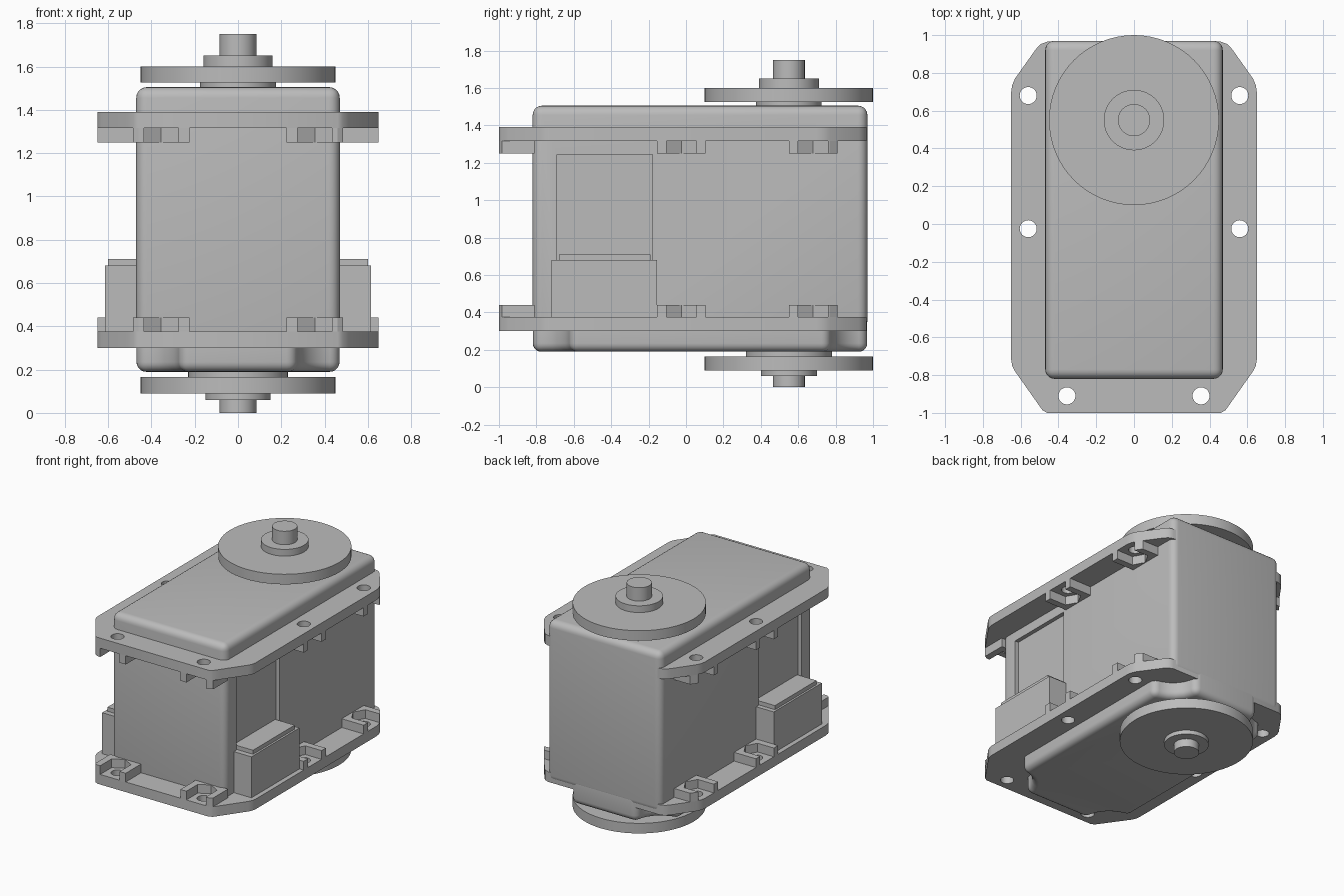
import bpy, bmesh, math
from mathutils import Matrix, Vector

if "Cube" in bpy.data.objects:
    bpy.data.objects.remove(bpy.data.objects["Cube"], do_unlink=True)

grey = bpy.data.materials.new("plain grey")
grey.use_nodes = True
grey.diffuse_color = (0.5, 0.5, 0.5, 1)
grey.node_tree.nodes["Principled BSDF"].inputs["Base Color"].default_value = (0.5, 0.5, 0.5, 1)


def finish(name, bm):
    """Turn a bmesh into a linked object."""
    bmesh.ops.recalc_face_normals(bm, faces=bm.faces)
    mesh = bpy.data.meshes.new(name)
    bm.to_mesh(mesh)
    bm.free()
    mesh.materials.append(grey)
    ob = bpy.data.objects.new(name, mesh)
    bpy.context.collection.objects.link(ob)
    return ob


def add_prism(bm, outline, z0, z1):
    face = bm.faces.new([bm.verts.new((p[0], p[1], z0)) for p in outline])
    top = bmesh.ops.extrude_face_region(bm, geom=[face])["geom"]
    verts = [v for v in top if isinstance(v, bmesh.types.BMVert)]
    bmesh.ops.translate(bm, vec=(0, 0, z1 - z0), verts=verts)


def prism(name, outlines, z0, z1):
    bm = bmesh.new()
    for outline in outlines:
        add_prism(bm, outline, z0, z1)
    return finish(name, bm)


def rect(x0, x1, y0, y1):
    return [(x0, y0), (x1, y0), (x1, y1), (x0, y1)]


def circle(x, y, r, n):
    return [(x + r * math.cos(2 * math.pi * i / n),
             y + r * math.sin(2 * math.pi * i / n)) for i in range(n)]


def activate(ob):
    bpy.ops.object.select_all(action='DESELECT')
    ob.select_set(True)
    bpy.context.view_layer.objects.active = ob


def smooth(ob):
    activate(ob)
    bpy.ops.object.shade_smooth_by_angle(angle=math.radians(35))


def bevel(ob, width):
    activate(ob)
    mod = ob.modifiers.new("round", 'BEVEL')
    mod.width, mod.segments = width, 5
    mod.limit_method, mod.angle_limit = 'ANGLE', math.radians(40)
    bpy.ops.object.modifier_apply(modifier=mod.name)


def boolean(ob, cutter, operation):
    activate(ob)
    mod = ob.modifiers.new("cut", 'BOOLEAN')
    mod.object, mod.operation, mod.solver = cutter, operation, 'EXACT'
    bpy.ops.object.modifier_apply(modifier=mod.name)
    bpy.data.objects.remove(cutter, do_unlink=True)


W, FRONT, BACK = 0.47, -0.82, 0.97

# Rounded main case with a shallow pocket in each side
case = prism("main_case", [rect(-W, W, FRONT, BACK)], 0.305, 1.505)
bevel(case, 0.05)
pockets = [rect(s * 0.55 - 0.11, s * 0.55 + 0.11, -0.69, -0.18) for s in (-1, 1)]
boolean(case, prism("pocket_cutter", pockets, 0.4, 1.245), 'DIFFERENCE')
smooth(case)

# Bottom cover with a concave notch at each corner
cover_outline = []
for cx, cy, start in ((W, FRONT, 180), (W, BACK, 270), (-W, BACK, 0), (-W, FRONT, 90)):
    cx -= math.copysign(0.001, cx)
    cy -= math.copysign(0.001, cy)
    for i in range(7):
        a = math.radians(start - 15 * i)
        cover_outline.append((cx + 0.2 * math.cos(a), cy + 0.2 * math.sin(a)))
cover = prism("bottom_cover", [cover_outline], 0.19, 0.42)
bevel(cover, 0.045)
smooth(cover)

# Shared mounting plate outline and screw positions
half = [(0.46, -1), (0.485, -0.985), (0.51, -0.95), (0.63, -0.78), (0.645, -0.75),
        (0.65, -0.72), (0.65, 0.70), (0.645, 0.735), (0.63, 0.77), (0.52, 0.925),
        (0.495, 0.952), (0.46, 0.965)]
plate_outline = half + [(-x, y) for x, y in reversed(half)]
screws = [(s * x, y, turn * s) for s in (-1, 1)
          for x, y, turn in ((0.56, 0.68, -90), (0.56, -0.025, -90), (0.355, -0.91, 180))]

# U-shaped nut pocket: opening faces outward (local +y)
lug_shape = [(-0.13, -0.1), (0.13, -0.1), (0.13, 0.09), (0.08, 0.09), (0.08, -0.043),
             (0, -0.088), (-0.08, -0.043), (-0.08, 0.09), (-0.13, 0.09)]


def lug(x, y, turn):
    m = Matrix.Translation((x, y, 0)) @ Matrix.Rotation(math.radians(turn), 4, 'Z')
    return [(m @ Vector((u, v, 0))).to_2d() for u, v in lug_shape]


# Mounting plates with holes, and lugs on their inward faces
for level, z0, lug_z in (("upper", 1.315, 1.25), ("lower", 0.30, 0.37)):
    plate = prism(level + "_mounting_plate", [plate_outline], z0, z0 + 0.075)
    holes = [circle(x, y, 0.045, 32) for x, y, t in screws]
    boolean(plate, prism("hole_cutter", holes, z0 - 0.1, z0 + 0.2), 'DIFFERENCE')
    smooth(plate)
    lugs = prism(level + "_nut_lugs", [lug(*s) for s in screws], lug_z, lug_z + 0.07)
    boolean(lugs, prism("lug_limit", [plate_outline], lug_z - 0.1, lug_z + 0.2), 'INTERSECT')

# Side connector blocks with a slightly smaller cap
for side, s in (("left", 1), ("right", -1)):
    for part, reach, y0, y1, z0, z1 in (("connector", 0.615, -0.72, -0.155, 0.37, 0.68),
                                        ("connector_cap", 0.60, -0.68, -0.19, 0.67, 0.71)):
        x0, x1 = sorted((s * 0.42, s * reach))
        prism(side + "_" + part, [rect(x0, x1, y0, y1)], z0, z1)

# Output discs and shafts, top and bottom
stack = (("top_collar", 0.175, 1.49, 1.525), ("top_disc", 0.45, 1.525, 1.60),
         ("top_hub", 0.16, 1.60, 1.65), ("top_shaft", 0.085, 1.65, 1.75),
         ("bottom_collar", 0.23, 0.165, 0.20), ("bottom_disc", 0.45, 0.09, 0.165),
         ("bottom_hub", 0.15, 0.06, 0.09), ("bottom_shaft", 0.085, 0, 0.06))
for name, r, z0, z1 in stack:
    smooth(prism(name, [circle(0, 0.55, r, 64)], z0, z1))
